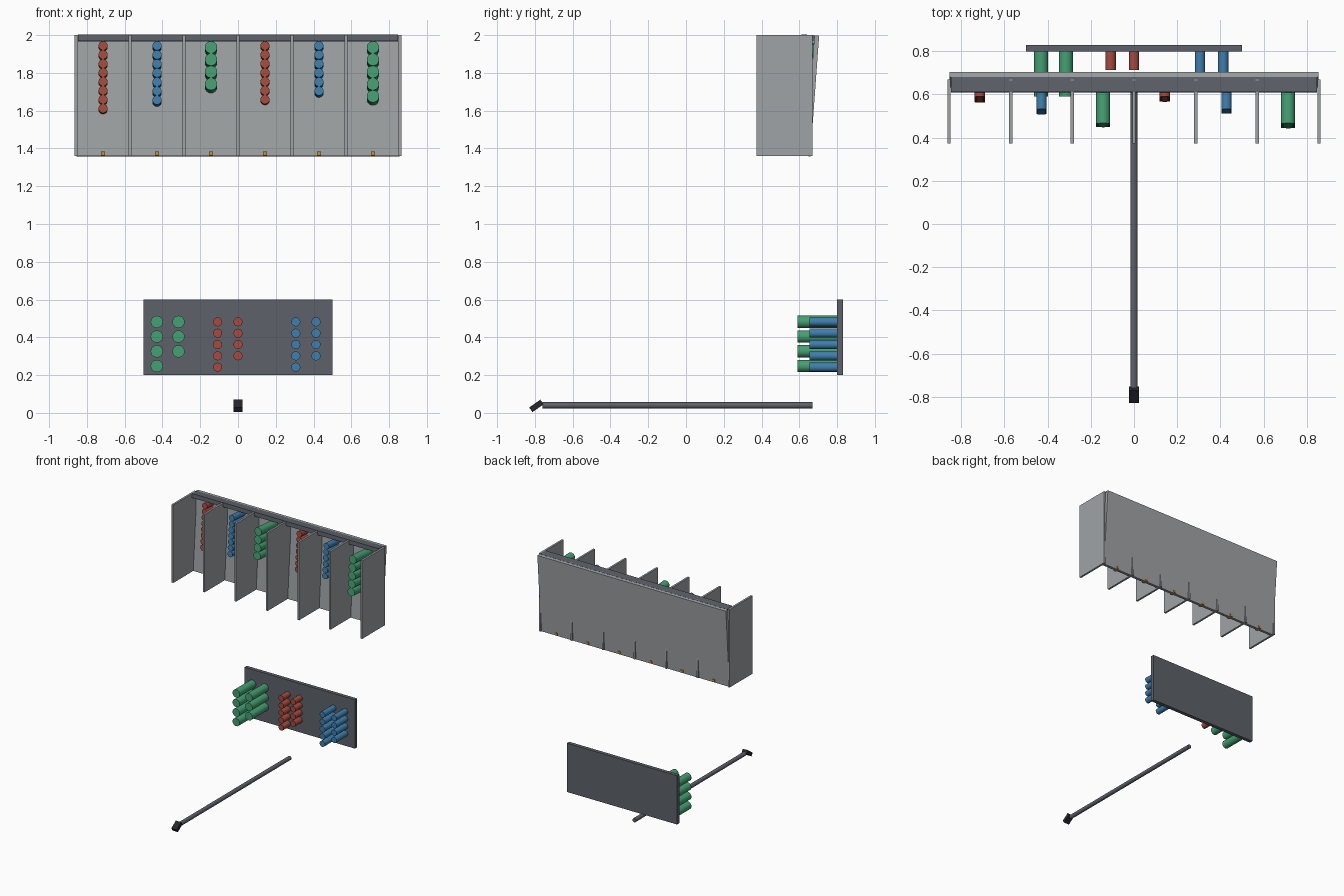
import bpy, math
from mathutils import Vector

if "Cube" in bpy.data.objects:
    bpy.data.objects.remove(bpy.data.objects["Cube"])


def material(name, rgb):
    m = bpy.data.materials.new(name)
    m.diffuse_color = (*rgb, 1)
    m.use_nodes = True
    m.node_tree.nodes["Principled BSDF"].inputs["Base Color"].default_value = m.diffuse_color
    return m


RED = material("red", (0.38, 0.07, 0.05))
BLUE = material("blue", (0.05, 0.21, 0.42))
GREEN = material("green", (0.06, 0.35, 0.17))
ORANGE = material("orange", (0.6, 0.25, 0.04))
DARK = material("dark_grey", (0.11, 0.12, 0.14))
BLACK = material("black", (0.02, 0.02, 0.025))
GREY = material("light_grey", (0.35, 0.37, 0.38))
STEEL = material("steel", (0.25, 0.27, 0.29))


def box(name, centre, size, mat, tilt=0.0):
    bpy.ops.mesh.primitive_cube_add(size=1, location=centre, rotation=(tilt, 0, 0))
    o = bpy.context.object
    o.name, o.scale = name, size
    bpy.ops.object.transform_apply(location=False, rotation=False, scale=True)
    o.data.materials.append(mat)
    return o


def rod(name, centre, r, length, mat, tilt=math.pi / 2):
    bpy.ops.mesh.primitive_cylinder_add(vertices=24, radius=r, depth=length,
                                        location=centre, rotation=(tilt, 0, 0))
    o = bpy.context.object
    o.name = name
    o.data.materials.append(mat)
    bpy.ops.object.shade_smooth_by_angle(angle=math.radians(40))
    return o


# tube kinds: radius, length, material
KINDS = {"red": (0.0238, 0.087, RED),
         "blue": (0.0240, 0.145, BLUE),
         "green": (0.0325, 0.210, GREEN)}

# rack frame directions: the back panel leans backwards
LEAN = math.atan(0.073)
UP = Vector((0, math.sin(LEAN), math.cos(LEAN)))
OUT = Vector((0, -math.cos(LEAN), math.sin(LEAN)))
PITCH = 2 / 7


def panel_front(z):
    return Vector((0, 0.68 - 0.073 * (2 - z), z))


# leaning back panel and top rail
box("rack_back_panel", panel_front(1.679) - OUT * 0.0125,
    (1.71, 0.025, 0.64), GREY, -LEAN)
box("rack_top_rail", panel_front(1.982) + OUT * 0.034,
    (1.694, 0.068, 0.034), DARK, -LEAN)

# dividers
for i in range(7):
    box("rack_divider", ((i - 3) * PITCH, 0.522, 1.68), (0.016, 0.297, 0.64), GREY)

# stacked tubes and a bottom peg in every bay
for i, (kind, count) in enumerate([("red", 8), ("blue", 7), ("green", 4),
                                   ("red", 7), ("blue", 6), ("green", 5)]):
    r, length, mat = KINDS[kind]
    x = Vector(((i - 2.5) * PITCH, 0, 0))
    base = panel_front(1.968 - r - length * math.sin(LEAN))
    for k in range(count):
        rod("rack_tube_" + kind, x + base + OUT * (length / 2) - UP * (2 * r * k),
            r, length, mat, math.pi / 2 - LEAN)
    box("rack_peg", x + Vector((0, 0.642, 1.373)), (0.022, 0.046, 0.022), ORANGE)

# lower display board with tube columns: kind, x, count, spacing
box("display_board", (0, 0.815, 0.4), (1, 0.03, 0.4), DARK)
for kind, x, count, step in [("green", -0.43, 4, 0.078), ("green", -0.315, 3, 0.078),
                             ("red", -0.108, 5, 0.06), ("red", 0, 4, 0.06),
                             ("blue", 0.306, 5, 0.06), ("blue", 0.413, 4, 0.06)]:
    r, length, mat = KINDS[kind]
    for k in range(count):
        rod("board_tube_" + kind, (x, 0.80 - length / 2, 0.482 - k * step),
            r, length, mat)

# pole with angled head
rod("pole", (0, -0.045, 0.04), 0.0165, 1.43, DARK)
box("pole_head", (0, -0.792, 0.037), (0.048, 0.072, 0.03), BLACK, math.radians(35))
